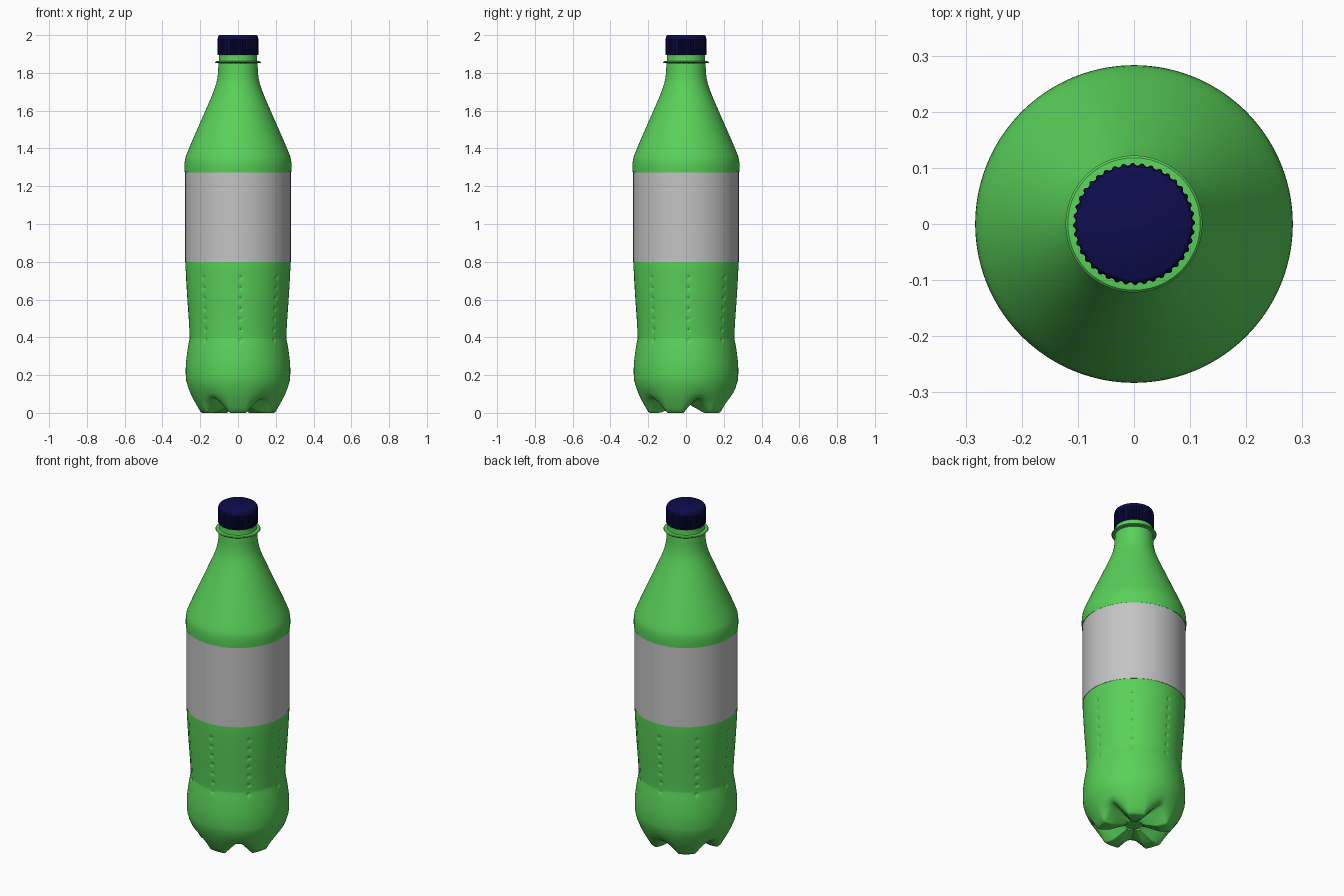
import bpy, bmesh, math

if "Cube" in bpy.data.objects:
    bpy.data.objects.remove(bpy.data.objects["Cube"])

SEG = 240
FEET = 5


def material(name, rgb):
    m = bpy.data.materials.new(name)
    m.diffuse_color = (*rgb, 1)
    m.use_nodes = True
    m.node_tree.nodes["Principled BSDF"].inputs["Base Color"].default_value = m.diffuse_color
    return m


green = material("bottle green", (0.10, 0.64, 0.10))
grey = material("label grey", (0.55, 0.55, 0.55))
navy = material("cap navy", (0.004, 0.004, 0.075))


def lathe(name, rows, mat, seg, point, angle=35, close=True):
    """Stack rings; point(row, theta) gives the radius and height."""
    bm = bmesh.new()
    rings = []
    for row in rows:
        ring = []
        for i in range(seg):
            t = 2 * math.pi * i / seg - math.pi / 2
            r, z = point(row, t)
            ring.append(bm.verts.new((r * math.cos(t), r * math.sin(t), z)))
        rings.append(ring)
    for a, b in zip(rings, rings[1:]):
        for i in range(seg):
            j = (i + 1) % seg
            bm.faces.new((a[i], a[j], b[j], b[i]))
    if close:
        bm.faces.new(rings[0][::-1])
        bm.faces.new(rings[-1])
    me = bpy.data.meshes.new(name)
    bm.to_mesh(me)
    bm.free()
    me.materials.append(mat)
    ob = bpy.data.objects.new(name, me)
    bpy.context.collection.objects.link(ob)
    bpy.ops.object.select_all(action='DESELECT')
    ob.select_set(True)
    bpy.context.view_layer.objects.active = ob
    bpy.ops.object.shade_smooth_by_angle(angle=math.radians(angle))
    return ob


def spline(pts):
    """Smooth curve through (r, z) points, finer where the dimples sit."""
    out = []
    for k in range(len(pts) - 1):
        p0, p1 = pts[max(k - 1, 0)], pts[k]
        p2, p3 = pts[k + 1], pts[min(k + 2, len(pts) - 1)]
        step = 0.008 if 0.35 < (p1[1] + p2[1]) / 2 < 0.76 else 0.025
        n = max(1, math.ceil(math.dist(p1, p2) / step))
        for s in range(n):
            u = s / n
            out.append(tuple(
                0.5 * (2 * b + (c - a) * u + (2 * a - 5 * b + 4 * c - d) * u * u
                       + (3 * b - a - 3 * c + d) * u ** 3)
                for a, b, c, d in zip(p0, p1, p2, p3)))
    return out + [pts[-1]]


# Bottle walls from the waist up to the neck
wall = spline([(.274, .17), (.277, .21), (.275, .27), (.266, .34), (.257, .39),
               (.256, .41), (.261, .50), (.268, .60), (.274, .70), (.277, .76),
               (.2775, .80), (.2775, 1.0), (.2775, 1.25), (.282, 1.275),
               (.283, 1.31), (.280, 1.345), (.266, 1.385), (.221, 1.49),
               (.177, 1.59), (.134, 1.69), (.115, 1.745), (.107, 1.79),
               (.104, 1.84), (.101, 1.87), (.100, 1.91)])

# Base sections, centre outwards: through a foot and through a groove
foot = [(.012, .045), (.045, .045), (.050, .035), (.085, .022), (.130, .004),
        (.150, 0), (.190, 0), (.200, .006), (.214, .030), (.232, .062),
        (.250, .098), (.264, .135)]
groove = [(.012, .045), (.045, .045), (.050, .050), (.085, .058), (.130, .066),
          (.150, .069), (.185, .073), (.200, .075), (.215, .077), (.231, .082),
          (.249, .104), (.264, .137)]
rows = [(f, g) for f, g in zip(foot, groove)] + [(p, p) for p in wall]

DIMPLES = [.385 + .0555 * i for i in range(7)]
PHASE = math.radians(-87)
COLS = math.pi / 4


def bottle_point(row, t):
    # Blend foot and groove sections around the axis
    u = (t + math.pi / 2) / (2 * math.pi) * FEET
    d = abs(u - math.floor(u) - 0.5) * 2
    w = min(1, max(0, (d - 0.06) / 0.58))
    (fr, fz), (gr, gz) = row
    r, z = gr + (fr - gr) * w, gz + (fz - gz) * w
    # Press in the columns of small dimples
    if .36 < z < .75:
        k = (t - PHASE) / COLS
        across = (k - round(k)) * COLS * r
        along = min(abs(z - q) for q in DIMPLES)
        q = (across ** 2 + along ** 2) / .013 ** 2
        if q < 1:
            r -= .007 * (1 - q) ** 1.5
    return r, z


lathe("bottle", rows, green, SEG, bottle_point)


def plain(row, t):
    return row


# Neck collar and tamper ring
lathe("neck_collar", [(.095, 1.850), (.118, 1.853), (.122, 1.857), (.118, 1.861),
                      (.095, 1.864)], green, 96, plain)

# Paper label sleeve
lathe("label", [(.2770, .80), (.2795, .80), (.2795, 1.04), (.2795, 1.28), (.2770, 1.28)],
      grey, 120, plain, close=False)

# Ribbed screw cap
RIBS = 40


def cap_point(row, t):
    r, z, depth = row
    i = round((t + math.pi / 2) / (2 * math.pi) * RIBS * 4) % 4
    return r - (depth if i >= 2 else 0), z


lathe("cap", [(.098, 1.895, 0), (.1075, 1.896, .004), (.1085, 1.905, .004),
              (.1080, 1.978, .004), (.1060, 1.990, .003), (.1020, 1.997, 0),
              (.097, 2.0, 0)], navy, RIBS * 4, cap_point)
